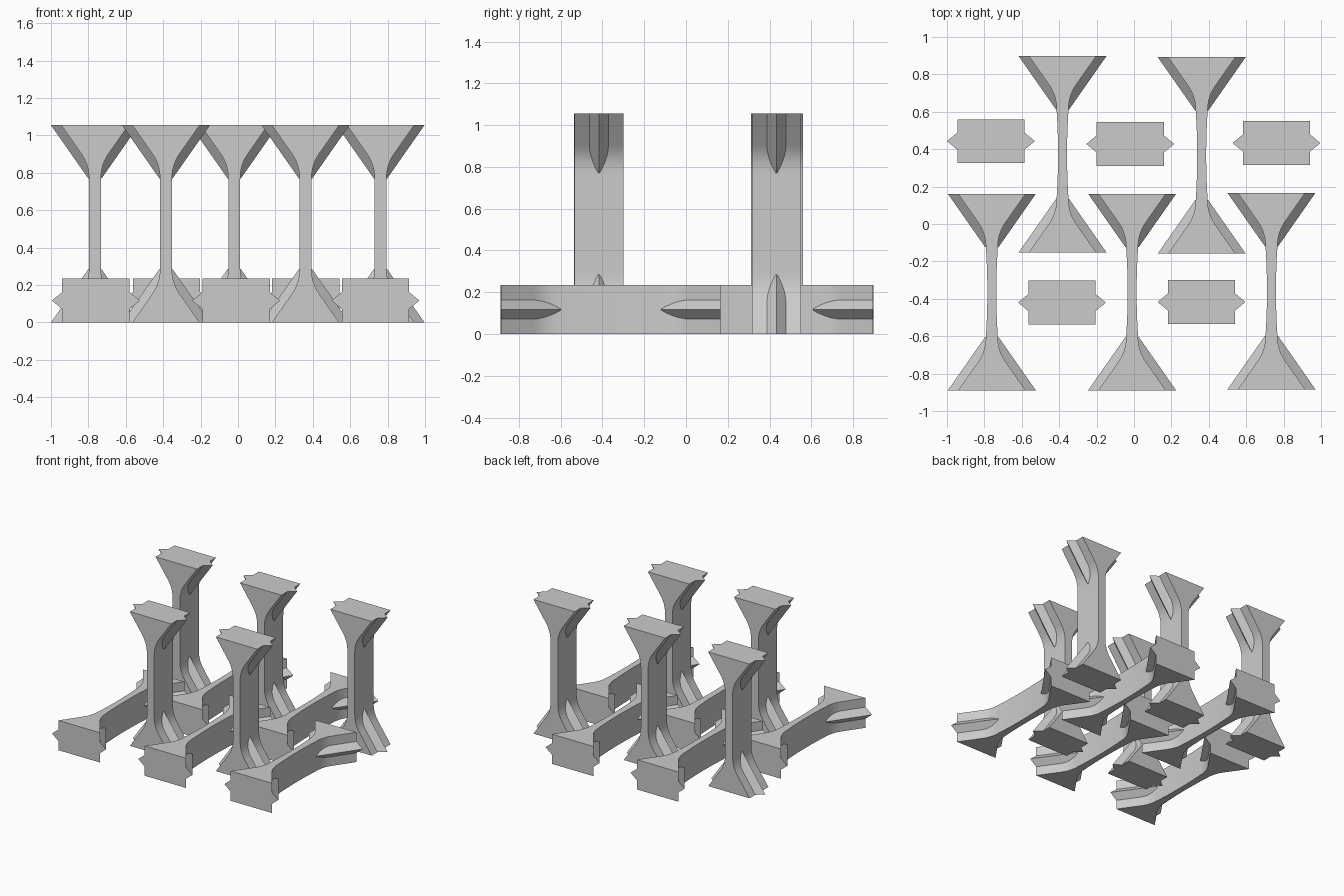
import bpy, bmesh, math

if "Cube" in bpy.data.objects:
    bpy.data.objects.remove(bpy.data.objects["Cube"])

DEPTH = 0.234      # thickness of every beam
END, NECK = 0.18, 0.032   # half widths at the ends and at the neck
SLOPE = 0.70       # flare narrowing per unit of length
RIDGE = 0.285      # length of the ridges

grey = bpy.data.materials.new("concrete_grey")
grey.diffuse_color = (0.6, 0.6, 0.6, 1)
grey.use_nodes = True
grey.node_tree.nodes["Principled BSDF"].inputs["Base Color"].default_value = grey.diffuse_color


def loft(bm, rings):
    """Skin a stack of equal-sized rings and cap both ends."""
    rows = [[bm.verts.new(p) for p in r] for r in rings]
    n = len(rows[0])
    for a, b in zip(rows, rows[1:]):
        for i in range(n):
            j = (i + 1) % n
            bm.faces.new((a[i], a[j], b[j], b[i]))
    bm.faces.new(rows[0])
    bm.faces.new(rows[-1])


def half_profile(length, bow):
    """(half width, height above the middle), from the end down to the middle."""
    half = length / 2
    pts = [(END, half)]
    d0, d1, d2 = 0.152, (END - NECK) / SLOPE, RIDGE
    for k in range(9):             # rounded transition from flare to neck
        t = k / 8
        a, b, c = (1 - t) ** 2, 2 * t * (1 - t), t * t
        pts.append((a * (END - SLOPE * d0) + (b + c) * NECK,
                    half - (a * d0 + b * d1 + c * d2)))
    z0 = half - RIDGE
    for k in range(1, 7):          # neck, slightly waisted when bow > 0
        z = z0 * (1 - k / 6)
        pts.append((NECK - bow * (1 - (z / z0) ** 2), z))
    return pts


def beam(name, x, y, length, lying):
    bm = bmesh.new()
    # flared body
    upper = half_profile(length, 0.008 if lying else 0)
    levels = upper + [(h, -z) for h, z in reversed(upper[:-1])]
    q = DEPTH / 2
    loft(bm, [[(-h, -q, z), (h, -q, z), (h, q, z), (-h, q, z)] for h, z in levels])
    # triangular ridges on the four flares
    for sx in (-1, 1):
        for sz in (-1, 1):
            rings = []
            for d in (0, RIDGE):
                tip = END + 0.055 - SLOPE * d
                z = sz * (length / 2 - d)
                rings.append([(sx * tip, 0, z),
                              (sx * (tip - 0.067), 0.055, z),
                              (sx * (tip - 0.067), -0.055, z)])
            loft(bm, rings)
    bmesh.ops.recalc_face_normals(bm, faces=bm.faces[:])
    # turn about x for the lying beams, then lift onto the floor
    for v in bm.verts:
        px, py, pz = v.co
        v.co = (px + x, y - pz, py + q) if lying else (px + x, py + y, pz + length / 2)
    me = bpy.data.meshes.new(name)
    bm.to_mesh(me)
    bm.free()
    me.materials.append(grey)
    ob = bpy.data.objects.new(name, me)
    bpy.context.collection.objects.link(ob)
    bpy.ops.object.select_all(action='DESELECT')
    ob.select_set(True)
    bpy.context.view_layer.objects.active = ob
    bpy.ops.object.shade_smooth_by_angle(angle=math.radians(25))


# upright posts
for i, (x, y) in enumerate([(-0.765, 0.443), (-0.02, 0.428), (0.762, 0.433),
                            (-0.385, -0.42), (0.361, -0.417)]):
    beam(f"upright_post_{i + 1}", x, y, 1.055, False)

# lying beams
for i, (x, y) in enumerate([(-0.76, -0.364), (-0.01, -0.364), (0.735, -0.359),
                            (-0.382, 0.373), (0.362, 0.367)]):
    beam(f"lying_beam_{i + 1}", x, y, 1.05, True)
